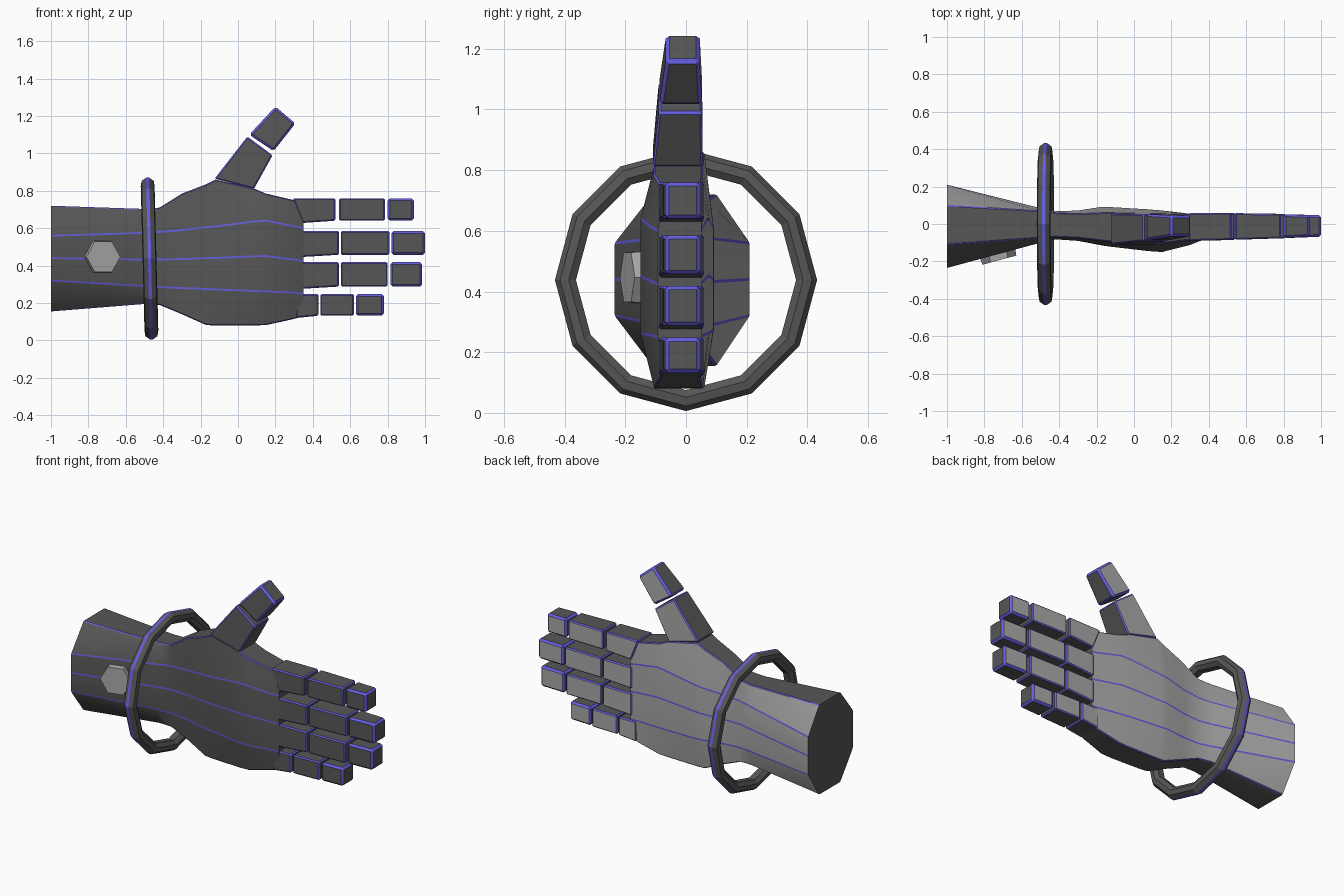
import bpy, bmesh, math
from mathutils import Vector, Matrix

if "Cube" in bpy.data.objects:
    bpy.data.objects.remove(bpy.data.objects["Cube"])


def material(name, rgb):
    m = bpy.data.materials.new(name)
    m.diffuse_color = (*rgb, 1)
    m.use_nodes = True
    m.node_tree.nodes["Principled BSDF"].inputs["Base Color"].default_value = m.diffuse_color
    return m


DARK, LIGHT, BLUE = 0, 1, 2
MATS = [material("dark grey", (0.095, 0.095, 0.095)),
        material("light grey", (0.40, 0.40, 0.40)),
        material("blue trim", (0.13, 0.11, 0.75))]


def finish(bm, name, smooth=False):
    me = bpy.data.meshes.new(name)
    bm.to_mesh(me)
    bm.free()
    for m in MATS:
        me.materials.append(m)
    ob = bpy.data.objects.new(name, me)
    bpy.context.collection.objects.link(ob)
    if smooth:
        bpy.ops.object.select_all(action='DESELECT')
        ob.select_set(True)
        bpy.context.view_layer.objects.active = ob
        bpy.ops.object.shade_smooth_by_angle(angle=math.radians(30))
    return ob


def loft(loops):
    """Skin a list of equal-length point loops and cap both ends."""
    bm = bmesh.new()
    rows = [[bm.verts.new(p) for p in loop] for loop in loops]
    n = len(rows[0])
    for a, b in zip(rows, rows[1:]):
        for i in range(n):
            j = (i + 1) % n
            bm.faces.new((a[i], a[j], b[j], b[i]))
    bm.faces.new(rows[0])
    bm.faces.new(rows[-1])
    bmesh.ops.recalc_face_normals(bm, faces=bm.faces)
    return bm


def paint_back(bm):
    """The back of the hand is light, everything else dark."""
    bm.normal_update()
    for f in bm.faces:
        f.material_index = LIGHT if f.normal.y > 0.4 else DARK


def trim(bm, edges, width):
    """Bevel the edges into narrow blue strips."""
    bmesh.ops.bevel(bm, geom=edges, offset=width, offset_type='OFFSET', segments=1,
                    profile=0.5, affect='EDGES', clamp_overlap=True, material=BLUE)


# Forearm and palm: x, z low/high, side edge z low/high, y front/back, rim y front/back
SECTIONS = [
    (-1.00, .155, .720, .32, .56, -.235, .210, -.11, .10),
    (-0.50, .195, .703, .29, .575, -.100, .085, -.075, .07),
    (-0.42, .190, .710, .285, .58, -.082, .068, -.070, .06),
    (-0.30, .140, .785, .28, .59, -.090, .072, -.075, .055),
    (-0.17, .082, .835, .275, .605, -.115, .092, -.090, .06),
    (-0.12, .080, .860, .272, .61, -.122, .090, -.095, .06),
    (0.08, .080, .815, .265, .635, -.145, .078, -.105, .055),
    (0.15, .082, .785, .262, .64, -.150, .072, -.105, .055),
    (0.30, .115, .750, .255, .61, -.112, .055, -.085, .05),
    (0.35, .130, .730, .25, .60, -.092, .052, -.075, .045),
]
loops = []
for x, zb, zt, zl, zu, yf, yb, tf, tb in SECTIONS:
    zm = (zl + zu) / 2
    loops.append([(x, tf, zb), (x, tb, zb), (x, yb, zl), (x, yb, zm), (x, yb, zu),
                  (x, tb, zt), (x, tf, zt), (x, yf, zu), (x, yf, zm), (x, yf, zl)])
bm = loft(loops)
paint_back(bm)
trim(bm, [e for e in bm.edges if abs(e.verts[0].co.x - e.verts[1].co.x) > 0.01], 0.005)
finish(bm, "forearm_and_palm", smooth=True)


def segment(name, start, end, y0, y1, tip=False):
    """Finger block between two (x, z) edge pairs with (front, back) depths."""
    loops = []
    for ((xa, za), (xb, zb)), (f, b) in ((start, y0), (end, y1)):
        loops.append([(xa, f, za), (xa, b, za), (xb, b, zb), (xb, f, zb)])
    bm = loft(loops)
    paint_back(bm)
    trim(bm, bm.edges[:], 0.012 if tip else 0.007)
    finish(bm, name)


# Fingers: z low/high, joint x start/end pairs
FINGERS = {
    "index_finger": (.64, .76, [(.31, .52), (.54, .785), (.80, .94)]),
    "middle_finger": (.458, .585, [(.34, .54), (.55, .81), (.82, 1.0)]),
    "ring_finger": (.288, .418, [(.34, .54), (.55, .80), (.815, .985)]),
    "little_finger": (.132, .248, [(.31, .43), (.44, .62), (.63, .78)]),
}
DEPTHS = [((-.09, .058), (-.085, .06)), ((-.084, .058), (-.076, .054)),
          ((-.075, .052), (-.068, .047))]
for name, (lo, hi, joints) in FINGERS.items():
    for k, (x0, x1) in enumerate(joints):
        flare = 0.012 if k == 0 else 0.0
        skew = 0.035 if k == 0 and name == "index_finger" else 0.0
        segment(f"{name}_{k + 1}",
                ((x0 + skew, lo - flare), (x0 - skew / 2, hi)),
                ((x1, lo), (x1, hi)), *DEPTHS[k], tip=(k == 2))

# Thumb
segment("thumb_base", ((-.125, .865), (.085, .81)), ((.05, 1.09), (.185, .99)),
        (-.11, .055), (-.09, .053))
segment("thumb_tip", ((.06, 1.10), (.19, 1.012)), ((.20, 1.25), (.307, 1.16)),
        (-.088, .053), (-.066, .045), tip=True)

# Wrist ring: twelve straight pieces with a narrow blue stripe on the outer rim
ring_angles = [math.radians(a) for a in (-13, 13, 58, 103, 148, 212, 257, 302)]
R, r = 0.395, 0.038
bm = bmesh.new()
rows = []
for i in range(12):
    a = i * math.tau / 12
    row = []
    for t in ring_angles:
        d = R + r * math.cos(t)
        row.append(bm.verts.new((-0.473 + r * math.sin(t) - 0.01 * math.cos(a),
                                 d * math.sin(a), 0.438 + d * math.cos(a))))
    rows.append(row)
for i in range(12):
    for j in range(8):
        k = (j + 1) % 8
        f = bm.faces.new((rows[i][j], rows[i][k], rows[i - 11][k], rows[i - 11][j]))
        f.material_index = BLUE if j == 0 else DARK
bmesh.ops.recalc_face_normals(bm, faces=bm.faces)
finish(bm, "wrist_ring")

# Hexagonal plate lying on the sloped front of the forearm
bm = bmesh.new()
bmesh.ops.create_cone(bm, cap_ends=True, segments=6, radius1=0.098, radius2=0.094, depth=0.04)
for f in bm.faces:
    f.material_index = LIGHT
corner = min((v.co for v in bm.verts), key=lambda c: abs(c.y))
turn = 0 if abs(corner.y) < 0.01 else math.radians(30)
bmesh.ops.transform(bm, verts=bm.verts, matrix=(
    Matrix.Translation(Vector((-0.725, -0.174, 0.447)))
    @ Matrix.Rotation(math.atan(0.27), 4, 'Z')
    @ Matrix.Rotation(math.radians(90), 4, 'X')
    @ Matrix.Rotation(turn, 4, 'Z')))
finish(bm, "hexagon_plate")
